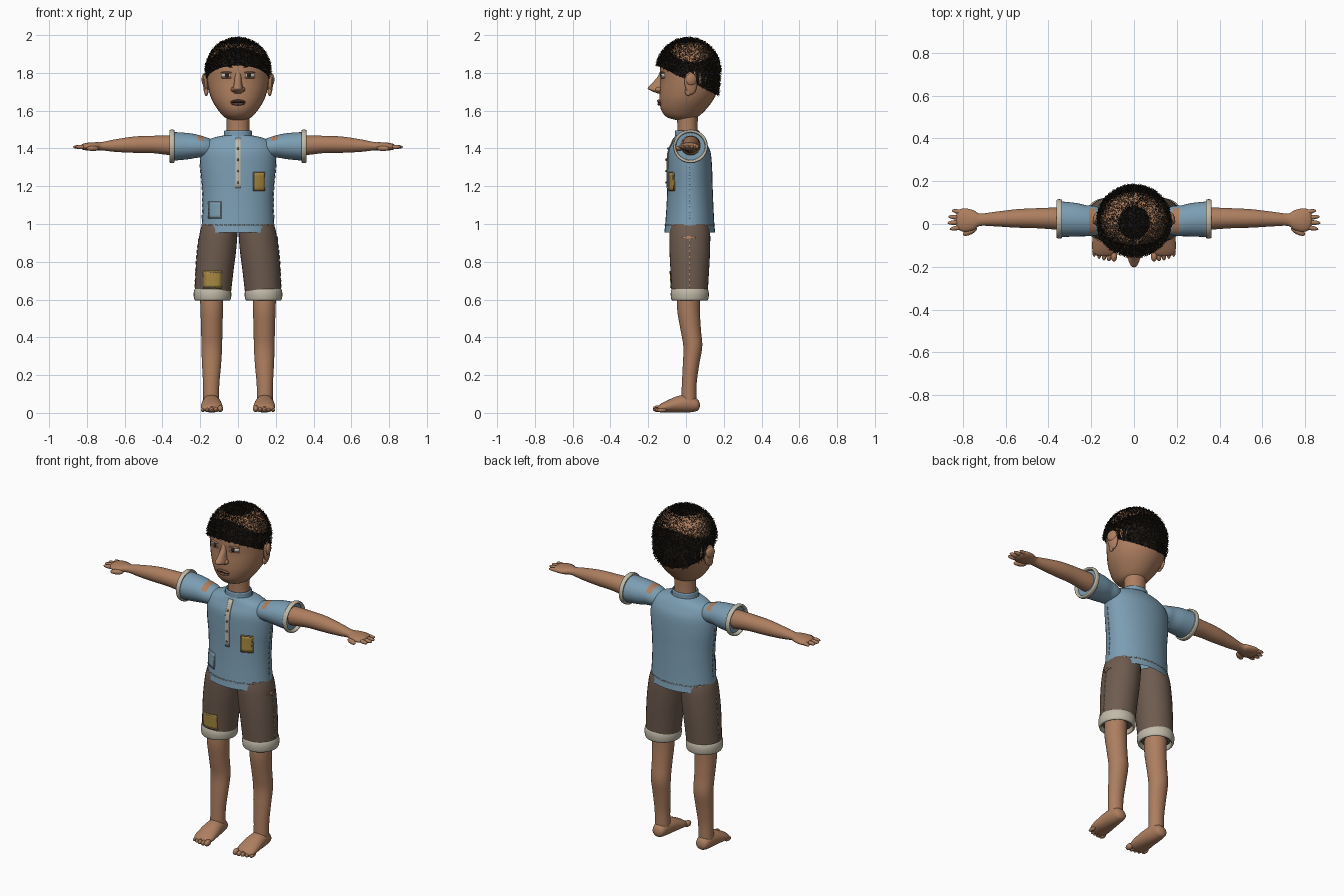
import bpy, bmesh, math, random
from mathutils import Vector, Matrix, Euler
from mathutils.bvhtree import BVHTree

if "Cube" in bpy.data.objects:
    bpy.data.objects.remove(bpy.data.objects["Cube"])
random.seed(4)


def material(name, rgb):
    m = bpy.data.materials.new(name)
    m.use_nodes = True
    m.diffuse_color = (*rgb, 1)
    m.node_tree.nodes["Principled BSDF"].inputs["Base Color"].default_value = (*rgb, 1)
    return m


SKIN = material("skin", (.42, .21, .115))
SHIRT = material("faded_blue", (.2, .34, .45))
SHORTS = material("brown_cloth", (.155, .105, .078))
CREAM = material("cream_cloth", (.53, .49, .39))
HAIR = material("black_hair", (.012, .009, .007))
CURL = material("brown_hair", (.05, .035, .018))
GOLD = material("gold_patch", (.4, .26, .055))
WHITE = material("eye_white", (.6, .57, .52))
IRIS = material("dark_iris", (.03, .017, .01))
LIP = material("lip", (.2, .085, .06))


def finish(name, bm, mats, mirror=False, rule=None, recalc=True):
    """Turn a bmesh into an object, optionally doubled across x."""
    if mirror:
        new = bmesh.ops.duplicate(bm, geom=bm.verts[:] + bm.edges[:] + bm.faces[:])["geom"]
        bmesh.ops.scale(bm, vec=(-1, 1, 1), verts=[g for g in new if isinstance(g, bmesh.types.BMVert)])
        bmesh.ops.reverse_faces(bm, faces=[g for g in new if isinstance(g, bmesh.types.BMFace)])
    if recalc:
        bmesh.ops.recalc_face_normals(bm, faces=bm.faces[:])
    for f in bm.faces:
        f.smooth = True
        if rule:
            f.material_index = rule(f)
    mesh = bpy.data.meshes.new(name)
    bm.to_mesh(mesh)
    bm.free()
    for m in mats:
        mesh.materials.append(m)
    mesh.set_sharp_from_angle(angle=math.radians(45))
    ob = bpy.data.objects.new(name, mesh)
    bpy.context.collection.objects.link(ob)
    return ob


def loft(name, axis, rings, mats, mirror=False, rule=None, caps=True, steps=5, n=32):
    """Smooth skin through elliptical rings (t, centre u, centre v, radius u, radius v)."""
    rings = [Vector(r) for r in rings]
    path = []
    for i in range(len(rings) - 1):
        a, b = rings[i], rings[i + 1]
        p, q = rings[max(i - 1, 0)], rings[min(i + 2, len(rings) - 1)]
        for k in range(steps):
            s = k / steps
            path.append(a + (b - p) * s * .5 + (p * 2 - a * 5 + b * 4 - q) * s * s * .5
                        + (a * 3 - p - b * 3 + q) * s ** 3 * .5)
    path.append(rings[-1])
    bm = bmesh.new()
    loops = []
    for t, cu, cv, ru, rv in path:
        row = []
        for j in range(n):
            ang = math.tau * j / n
            u, v = cu + ru * math.cos(ang), cv + rv * math.sin(ang)
            row.append(bm.verts.new({"x": (t, u, v), "y": (u, t, v), "z": (u, v, t)}[axis]))
        loops.append(row)
    for r0, r1 in zip(loops, loops[1:]):
        for j in range(n):
            bm.faces.new((r0[j], r0[(j + 1) % n], r1[(j + 1) % n], r1[j]))
    if caps:
        bm.faces.new(loops[0])
        bm.faces.new(loops[-1])
    return finish(name, bm, mats, mirror, rule)


def blob(bm, loc, size, rot=(0, 0, 0), index=0):
    vs = bmesh.ops.create_uvsphere(bm, u_segments=16, v_segments=10, radius=1,
                                   matrix=Matrix.LocRotScale(Vector(loc), Euler(rot), Vector(size)))["verts"]
    for f in {f for v in vs for f in v.link_faces}:
        f.material_index = index


def plates(name, target, rects, mat, look=(0, 1, 0), lift=.003, mirror=False, n=5):
    """Thin cloth pieces laid on a surface, cast along the look direction."""
    tree = BVHTree.FromPolygons([v.co for v in target.data.vertices],
                                [p.vertices[:] for p in target.data.polygons])
    d = Vector(look)
    bm = bmesh.new()
    for u0, u1, z0, z1 in rects:
        grid = {}
        for i in range(n + 1):
            for j in range(n + 1):
                u, z = u0 + (u1 - u0) * i / n, z0 + (z1 - z0) * j / n
                start = Vector((u, 0, z)) if d.y else Vector((0, u, z))
                hit = tree.ray_cast(start - d, d)[0]
                if hit:
                    grid[i, j] = bm.verts.new(hit - d * lift)
        for i in range(n):
            for j in range(n):
                keys = [(i, j), (i + 1, j), (i + 1, j + 1), (i, j + 1)]
                if all(k in grid for k in keys):
                    bm.faces.new([grid[k] for k in keys])
    ob = finish(name, bm, [mat], mirror)
    mod = ob.modifiers.new("thickness", "SOLIDIFY")
    mod.thickness, mod.offset = .004, 0
    return ob


def frame(u0, u1, z0, z1, w=.004):
    return [(u0, u1, z0, z0 + w), (u0, u1, z1 - w, z1), (u0, u0 + w, z0, z1), (u1 - w, u1, z0, z1)]


def dashes(a, b, gap):
    count = int((b - a) / gap)
    return [(a + k * gap, a + (k + .6) * gap) for k in range(count)]


# Head, neck and face
head = loft("head", "z", [(1.55, 0, -.01, .03, .04), (1.565, 0, -.02, .07, .08), (1.6, 0, -.015, .103, .115),
                          (1.65, 0, 0, .135, .14), (1.7, 0, .012, .153, .152), (1.76, 0, .017, .163, .153),
                          (1.83, 0, .015, .163, .153), (1.9, 0, .015, .145, .135), (1.95, 0, .015, .1, .095),
                          (1.97, 0, .015, .03, .03)], [SKIN])
loft("neck", "z", [(1.44, 0, .01, .068, .06), (1.5, 0, .008, .06, .054), (1.6, 0, .008, .062, .056)], [SKIN])
loft("nose", "z", [(1.81, 0, -.125, .014, .012), (1.78, 0, -.13, .017, .02), (1.745, 0, -.14, .021, .04),
                   (1.718, 0, -.145, .028, .058), (1.703, 0, -.14, .03, .04), (1.69, 0, -.132, .015, .015)], [SKIN])
bm = bmesh.new()
blob(bm, (.024, -.146, 1.712), (.014, .017, .013))
finish("nostril_wings", bm, [SKIN], True)
bm = bmesh.new()
blob(bm, (.17, .025, 1.745), (.014, .033, .06), (.1, 0, .2))
blob(bm, (.178, .028, 1.765), (.013, .03, .032), (0, 0, .3))
blob(bm, (.168, .012, 1.7), (.011, .018, .022))
finish("ears", bm, [SKIN], True)
bm = bmesh.new()
blob(bm, (.062, -.12, 1.787), (.029, .012, .014), (0, 0, .3))
blob(bm, (.058, -.131, 1.787), (.012, .006, .012), (0, 0, .3), 1)
blob(bm, (.062, -.124, 1.802), (.032, .011, .005), (0, 0, .3), 2)
blob(bm, (.062, -.122, 1.774), (.03, .011, .004), (0, 0, .3), 2)
finish("eyes", bm, [WHITE, IRIS, SKIN], True)
bm = bmesh.new()
blob(bm, (.05, -.131, 1.837), (.024, .006, .005), (0, -.35, .25))
blob(bm, (.088, -.114, 1.843), (.024, .006, .005), (0, .15, .55))
finish("eyebrows", bm, [HAIR], True)
bm = bmesh.new()
blob(bm, (.017, -.143, 1.651), (.024, .011, .006), (0, .2, .15))
blob(bm, (.012, -.14, 1.635), (.026, .012, .007), (0, -.1, .12))
blob(bm, (.01, -.145, 1.643), (.025, .006, .002), (0, 0, .12), 1)
finish("lips", bm, [LIP, IRIS], True)


# Hair: a trimmed cap covered in short bent strands
def hair_point(d):
    return Vector((d.x * .165, .012 + d.y * .163, 1.81 + d.z * (.168 if d.z > 0 else .35)))


def hairline(p):
    return 1.765 - .5 * p.y


bm = bmesh.new()
bmesh.ops.create_icosphere(bm, subdivisions=5, radius=1)
for v in bm.verts:
    v.co = hair_point(v.co)
bmesh.ops.bisect_plane(bm, geom=bm.verts[:] + bm.edges[:] + bm.faces[:], plane_co=(0, 0, 1.765),
                       plane_no=(0, .5, 1), clear_inner=True)
finish("hair_cap", bm, [HAIR], recalc=False)
bm = bmesh.new()
made = 0
while made < 9000:
    d = Vector([random.gauss(0, 1) for _ in range(3)]).normalized()
    p = hair_point(d)
    if p.z < hairline(p):
        continue
    made += 1
    wild = Vector([random.uniform(-1, 1) for _ in range(3)])
    side = d.cross(wild).normalized() * .0016
    mid = p + (d + wild * .5).normalized() * random.uniform(.005, .011)
    tip = mid + (d * .6 + wild.cross(d)).normalized() * .009
    a, b, c, e, t = [bm.verts.new(q) for q in (p - side, p + side, mid + side, mid - side, tip)]
    tint = int(random.random() < .25)
    for face in ((a, b, c, e), (e, c, t)):
        bm.faces.new(face).material_index = tint
finish("hair_strands", bm, [HAIR, CURL], recalc=False)

# Shirt
shirt = loft("shirt_body", "z", [(.955, 0, .02, .197, .135), (1.0, 0, .02, .192, .13), (1.1, 0, .021, .187, .124),
                                 (1.2, 0, .021, .19, .12), (1.3, 0, .02, .2, .118), (1.38, 0, .018, .2, .112),
                                 (1.43, 0, .016, .18, .09), (1.455, 0, .012, .135, .075),
                                 (1.468, 0, .008, .08, .066)], [SHIRT], caps=False)
loft("collar", "z", [(1.455, 0, .006, .076, .066), (1.475, 0, .006, .074, .065), (1.492, 0, .006, .073, .064),
                     (1.494, 0, .006, .066, .058), (1.47, 0, .006, .062, .055)], [SHIRT], caps=False)
loft("sleeves", "x", [(.13, .015, 1.4, .05, .045), (.18, .015, 1.408, .068, .055), (.22, .015, 1.412, .072, .062),
                      (.27, .02, 1.412, .078, .07), (.345, .022, 1.411, .084, .076)], [SHIRT, SKIN], True,
     lambda f: int(.18 < abs(f.calc_center_median().x) < .215 and f.normal.z > .6))
loft("sleeve_cuffs", "x", [(.338, .024, 1.411, .08, .076), (.337, .024, 1.411, .089, .086),
                           (.349, .024, 1.411, .092, .089), (.361, .024, 1.411, .089, .086),
                           (.36, .024, 1.411, .08, .076), (.343, .024, 1.411, .076, .072)], [CREAM], True, caps=False)
placket = plates("button_placket", shirt, [(-.014, .014, 1.19, 1.455)], CREAM, n=10)
bm = bmesh.new()
for z in (1.22, 1.28, 1.34, 1.4):
    blob(bm, (0, -.106 if z < 1.39 else -.096, z), (.006, .004, .006))
finish("buttons", bm, [SHORTS], recalc=False)
plates("shirt_patch", shirt, [(.08, .143, 1.175, 1.275)], GOLD)
plates("shirt_patch_stitching", shirt, frame(.083, .14, 1.178, 1.272, .003), SHORTS, lift=.005)
plates("pocket", shirt, [(-.157, -.087, 1.03, 1.12)], SHIRT, lift=.004)
plates("pocket_stitching", shirt, frame(-.153, -.091, 1.034, 1.116, .002), CREAM, lift=.006)
hem = [(a, b, .992, .996) for a, b in dashes(-.17, .17, .024)]
plates("front_hem_stitching", shirt, hem, CREAM, lift=.001, n=2)
plates("back_hem_stitching", shirt, hem, CREAM, (0, -1, 0), .001, n=2)
plates("shirt_side_seams", shirt, [(.018, .021, a, b) for a, b in dashes(1.03, 1.33, .03)], CREAM,
       (-1, 0, 0), .001, True, 2)

# Shorts
shorts = loft("shorts_legs", "z", [(1.0, .098, .02, .092, .1), (.95, .103, .02, .1, .108), (.85, .114, .02, .103, .107),
                                   (.75, .124, .02, .1, .102), (.62, .134, .02, .095, .094)], [SHORTS], True)
loft("shorts_cuffs", "z", [(.652, .135, .02, .088, .088), (.655, .135, .02, .095, .096), (.63, .135, .02, .1, .101),
                           (.6, .135, .02, .096, .097), (.598, .135, .02, .085, .085),
                           (.625, .135, .02, .08, .08)], [CREAM], True, caps=False)
plates("shorts_patch", shorts, [(-.183, -.085, .66, .75)], GOLD)
plates("shorts_patch_stitching", shorts, [(a, b, z, z + .004) for z in (.664, .742)
                                          for a, b in dashes(-.178, -.088, .015)], CREAM, lift=.005, n=2)
plates("shorts_side_seams", shorts, [(.018, .021, a, b) for a, b in dashes(.665, .94, .03)], CREAM,
       (-1, 0, 0), .001, True, 2)
plates("shorts_tear", shorts, [(-.02, .05, .926, .931), (.0, .03, .92, .936)], SKIN, (-1, 0, 0), .002)

# Legs and bare feet
loft("legs", "z", [(.66, .14, .015, .062, .06), (.55, .139, .013, .06, .06), (.44, .139, .025, .056, .054),
                   (.35, .139, .036, .055, .05), (.25, .14, .026, .05, .043), (.15, .142, .017, .043, .039),
                   (.05, .142, .015, .042, .04)], [SKIN], True)
loft("feet", "y", [(.073, .142, .04, .008, .008), (.062, .142, .042, .033, .03), (.02, .142, .05, .044, .047),
                   (-.04, .14, .046, .052, .044), (-.1, .139, .034, .057, .032), (-.135, .139, .025, .052, .022),
                   (-.15, .139, .022, .03, .012)], [SKIN], True)
bm = bmesh.new()
for k, r in enumerate((.018, .014, .013, .012, .011)):
    blob(bm, (.094 + k * .023, -.15 + k * k * .0014, r + .004), (r * .85, .026, r))
finish("toes", bm, [SKIN], True)

# Arms and hands
loft("arms", "x", [(.2, .02, 1.41, .055, .05), (.35, .025, 1.416, .052, .052), (.45, .027, 1.421, .047, .046),
                   (.55, .026, 1.42, .043, .043), (.65, .023, 1.415, .034, .033), (.72, .02, 1.412, .029, .022),
                   (.75, .018, 1.411, .046, .022), (.79, .018, 1.41, .055, .021), (.82, .02, 1.409, .046, .016),
                   (.832, .02, 1.409, .02, .008)], [SKIN], True)
bm = bmesh.new()
for k, reach in enumerate((.862, .872, .868, .852)):
    blob(bm, (reach - .035, -.018 + k * .025, 1.408), (.036, .011, .011), (0, 0, (k - 1.5) * .12))
blob(bm, (.768, -.035, 1.4), (.036, .015, .014), (0, 0, -.45))
finish("fingers", bm, [SKIN], True)
